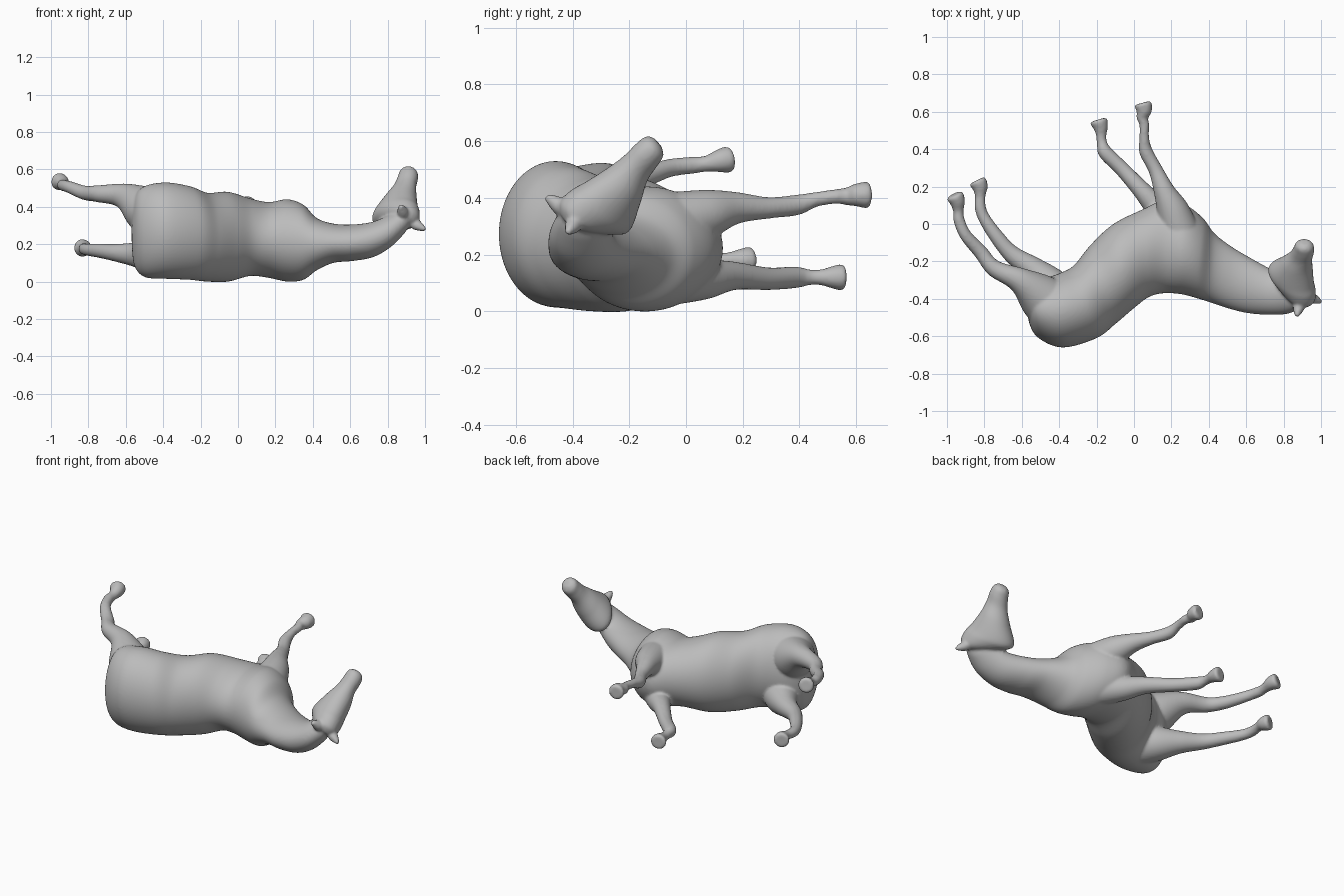
import bpy, bmesh, math
from mathutils import Vector

SIDES, STEPS = 64, 12
V = Vector

grey = bpy.data.materials.new("coat_grey")
grey.diffuse_color = (0.5, 0.5, 0.5, 1)


def catmull(rows, steps=STEPS):
    """Smoothly interpolate rows of vectors."""
    out = []
    for i in range(len(rows) - 1):
        a, b, c, d = (rows[max(0, min(len(rows) - 1, i + k))] for k in (-1, 0, 1, 2))
        for s in range(steps):
            t = s / steps
            out.append([0.5 * (2 * q + (r - p) * t + (2 * p - 5 * q + 4 * r - w) * t * t
                               + (3 * q - p - 3 * r + w) * t ** 3)
                        for p, q, r, w in zip(a, b, c, d)])
    out.append(rows[-1])
    return out


def loft(name, rows):
    """Closed tube through rows of (centre, half axis, other half axis)."""
    bm = bmesh.new()
    rings = []
    for c, u, v in catmull(rows):
        rings.append([bm.verts.new(c + u * math.cos(a) + v * math.sin(a))
                      for a in (2 * math.pi * k / SIDES for k in range(SIDES))])
    for r, s in zip(rings, rings[1:]):
        for k in range(SIDES):
            n = (k + 1) % SIDES
            bm.faces.new((r[k], r[n], s[n], s[k]))
    bm.faces.new(rings[0][::-1])
    bm.faces.new(rings[-1])
    bmesh.ops.recalc_face_normals(bm, faces=bm.faces)
    me = bpy.data.meshes.new(name)
    bm.to_mesh(me)
    bm.free()
    ob = bpy.data.objects.new(name, me)
    bpy.context.collection.objects.link(ob)
    return ob


def limb(name, pts):
    """Round limb through (x, y, z, radius) points."""
    rows = []
    for i, p in enumerate(pts):
        t = V(pts[min(i + 1, len(pts) - 1)][:3]) - V(pts[max(i - 1, 0)][:3])
        t.normalize()
        up = V((0, 0, 1))
        v = (up - t * t.dot(up)).normalized()
        rows.append((V(p[:3]), t.cross(v) * p[3], v * p[3]))
    return loft(name, rows)


# Torso and neck: belly point, back point, lowest and highest z
body = [
    (-.565, -.39, -.57, -.44, .22, .34), (-.55, -.35, -.56, -.53, .09, .45),
    (-.49, -.30, -.51, -.61, .025, .51), (-.39, -.26, -.38, -.66, .015, .53),
    (-.32, -.22, -.20, -.61, .01, .51), (-.23, -.11, -.10, -.535, .00, .475),
    (-.11, .00, .00, -.45, .00, .48), (.05, .08, .08, -.39, .03, .445),
    (.17, .13, .16, -.37, .02, .425), (.28, .10, .25, -.375, .00, .44),
    (.37, .03, .33, -.395, .01, .41), (.43, -.05, .41, -.42, .06, .34),
    (.52, -.12, .50, -.45, .10, .31), (.62, -.18, .60, -.475, .11, .305),
    (.73, -.24, .71, -.485, .13, .32), (.80, -.27, .82, -.48, .18, .36),
    (.86, -.29, .90, -.445, .25, .40), (.89, -.33, .92, -.41, .29, .38)]
parts = [loft("body", [(V(((a + c) / 2, (b + d) / 2, (lo + hi) / 2)),
                        V(((a - c) / 2, (b - d) / 2, 0)), V((0, 0, (hi - lo) / 2)))
                       for a, b, c, d, lo, hi in body])]

# Head: centre, half depth towards the jaw, half width
jaw, side = V((-.75, .47, -.46)), V((.65, .45, -.60))
head = [(.905, -.425, .32, .03, .035), (.895, -.395, .335, .075, .072),
        (.860, -.330, .350, .125, .092), (.840, -.277, .37, .14, .095),
        (.868, -.218, .443, .095, .078), (.890, -.178, .503, .068, .056),
        (.907, -.140, .55, .058, .053), (.912, -.112, .58, .048, .048),
        (.914, -.099, .595, .024, .024)]
parts.append(loft("head", [(V(h[:3]), jaw * h[3], side * h[4]) for h in head]))

# Ears
parts.append(limb("left_ear", [(.885, -.42, .35, .027), (.88, -.45, .375, .030),
                               (.87, -.492, .405, .012)]))
parts.append(limb("right_ear", [(.93, -.39, .315, .025), (.96, -.40, .30, .028),
                                (1.003, -.418, .278, .010)]))

# Legs, from the muscle down to the hoof
parts.append(limb("upper_hind_leg", [
    (-.42, -.46, .36, .14), (-.51, -.38, .395, .12), (-.62, -.295, .46, .066),
    (-.75, -.235, .47, .045), (-.82, -.15, .475, .038), (-.90, -.06, .505, .032),
    (-.935, .02, .515, .030), (-.939, .07, .52, .028), (-.943, .115, .53, .040),
    (-.957, .148, .535, .047), (-.962, .158, .537, .036)]))
parts.append(limb("lower_hind_leg", [
    (-.38, -.43, .15, .13), (-.46, -.32, .14, .10), (-.55, -.235, .145, .066),
    (-.66, -.155, .155, .046), (-.74, -.06, .165, .038), (-.80, .03, .17, .032),
    (-.822, .09, .175, .030), (-.822, .15, .18, .028), (-.822, .19, .18, .040),
    (-.834, .224, .18, .047), (-.839, .234, .18, .036)]))
parts.append(limb("upper_front_leg", [
    (.25, -.06, .31, .11), (.205, .08, .345, .085), (.16, .18, .365, .056),
    (.115, .29, .365, .038), (.063, .39, .375, .036), (.055, .46, .395, .026),
    (.055, .53, .405, .026), (.045, .565, .405, .031), (.054, .60, .41, .040),
    (.049, .637, .41, .047), (.046, .648, .41, .036)]))
parts.append(limb("lower_front_leg", [
    (.25, -.06, .12, .10), (.14, .07, .115, .072), (.05, .17, .125, .05),
    (-.06, .29, .115, .040), (-.155, .385, .12, .038), (-.172, .44, .12, .027),
    (-.175, .475, .12, .028), (-.177, .512, .12, .038), (-.188, .548, .12, .047),
    (-.191, .558, .12, .036)]))

# Merge into one smooth skin
bpy.ops.object.select_all(action='DESELECT')
for ob in parts:
    ob.select_set(True)
horse = parts[0]
bpy.context.view_layer.objects.active = horse
bpy.ops.object.join()
horse.name = "horse"
horse.data.materials.clear()
horse.data.materials.append(grey)
remesh = horse.modifiers.new("skin", 'REMESH')
remesh.mode = 'VOXEL'
remesh.voxel_size = 0.008
remesh.use_smooth_shade = True
soft = horse.modifiers.new("soften", 'SMOOTH')
soft.factor = 0.5
soft.iterations = 6
